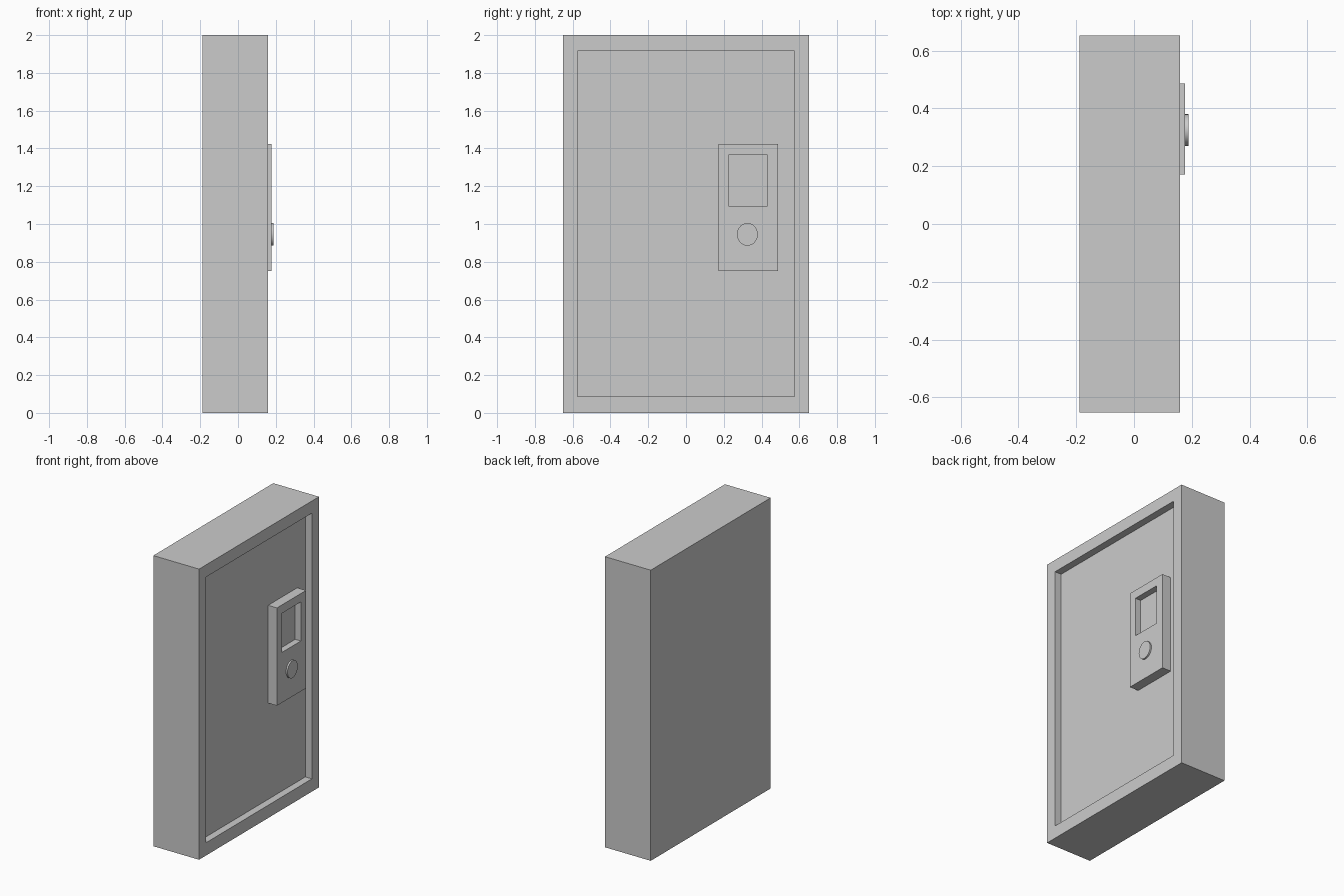
import bpy, bmesh, math
from mathutils import Matrix

if "Cube" in bpy.data.objects:
    bpy.data.objects.remove(bpy.data.objects["Cube"])


def make_object(name, bm):
    bmesh.ops.recalc_face_normals(bm, faces=bm.faces[:])
    mesh = bpy.data.meshes.new(name)
    bm.to_mesh(mesh)
    bm.free()
    obj = bpy.data.objects.new(name, mesh)
    bpy.context.collection.objects.link(obj)
    return obj


def recessed_block(name, back, front, floor, outer, inner):
    """Block facing +x with a rectangular pocket; rects are (y0, y1, z0, z1)."""
    bm = bmesh.new()
    loops = []
    for x, (y0, y1, z0, z1) in ((back, outer), (front, outer), (front, inner), (floor, inner)):
        corners = ((y0, z0), (y1, z0), (y1, z1), (y0, z1))
        loops.append([bm.verts.new((x, y, z)) for y, z in corners])
    for a, b in zip(loops, loops[1:]):
        for i in range(4):
            j = (i + 1) % 4
            bm.faces.new((a[i], a[j], b[j], b[i]))
    bm.faces.new(loops[0])
    bm.faces.new(loops[-1])
    return make_object(name, bm)


# Cabinet body with the shallow recessed door
recessed_block("cabinet", -0.188, 0.16, 0.11,
               (-0.652, 0.652, 0, 2), (-0.575, 0.575, 0.088, 1.916))

# Control panel with the sunken display pocket
recessed_block("control_panel", 0.11, 0.177, 0.134,
               (0.171, 0.487, 0.75, 1.423), (0.225, 0.431, 1.096, 1.365))

# Round button, slightly taller than wide
bm = bmesh.new()
bmesh.ops.create_cone(bm, cap_ends=True, segments=32, radius1=1, radius2=1, depth=1,
                      matrix=Matrix.Translation((0.1815, 0.325, 0.945))
                      @ Matrix.Diagonal((0.013, 0.055, 0.06, 1))
                      @ Matrix.Rotation(math.pi / 2, 4, 'Y'))
button = make_object("button", bm)
bpy.context.view_layer.objects.active = button
button.select_set(True)
bpy.ops.object.shade_smooth_by_angle(angle=math.radians(30))
